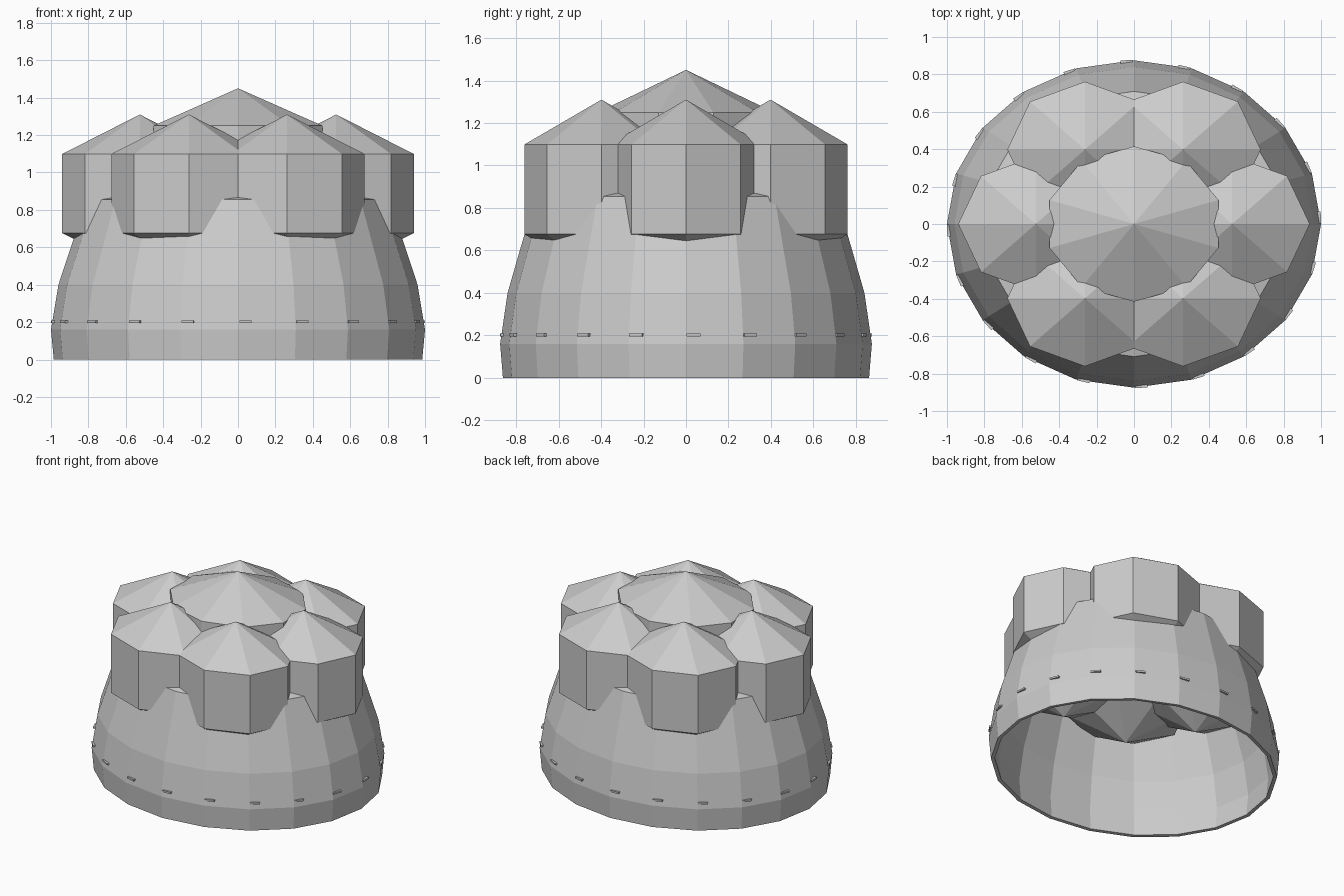
import bpy, bmesh, math
from mathutils import Matrix

if "Cube" in bpy.data.objects:
    bpy.data.objects.remove(bpy.data.objects["Cube"])

DEPTH = 0.875  # the whole hat is squashed front to back


def finish(bm, name):
    bmesh.ops.recalc_face_normals(bm, faces=bm.faces)
    mesh = bpy.data.meshes.new(name)
    bm.to_mesh(mesh)
    bm.free()
    obj = bpy.data.objects.new(name, mesh)
    bpy.context.collection.objects.link(obj)
    return obj


def puff(name, x, y, z, radius, height, sides):
    # faceted sphere: two rings and two poles
    bm = bmesh.new()
    bmesh.ops.create_uvsphere(bm, u_segments=sides, v_segments=3, radius=1)
    r = radius / math.sin(math.radians(60))
    bmesh.ops.transform(bm, verts=bm.verts, matrix=Matrix.Translation((x, y, z))
                        @ Matrix.Diagonal((r, r * DEPTH, height, 1)))
    return finish(bm, name)


# Hollow band and crown, open at the bottom
SIDES = 20
profile = [(0.985, 0), (1.0, 0.16), (0.96, 0.4), (0.81, 0.855), (0.5, 0.93)]
bm = bmesh.new()
rings = []
for r, z in profile:
    rings.append([bm.verts.new((r * math.cos(math.tau * i / SIDES),
                                r * DEPTH * math.sin(math.tau * i / SIDES), z))
                  for i in range(SIDES)])
for low, high in zip(rings, rings[1:]):
    for i in range(SIDES):
        j = (i + 1) % SIDES
        bm.faces.new((low[i], low[j], high[j], high[i]))
bm.faces.new(rings[-1])
body = finish(bm, "hat_body")
wall = body.modifiers.new("wall", 'SOLIDIFY')
wall.thickness = 0.025
wall.offset = -1

# Ring of six puffs around a larger central one
for k in range(6):
    a = math.radians(60 * k)
    puff(f"outer_puff_{k + 1}", 0.525 * math.cos(a), 0.525 * DEPTH * math.sin(a),
         0.8875, 0.415, 0.4225, 8)
puff("centre_puff", 0, 0, 1.05, 0.475, 0.4, 10)

# Stitches around the band
bm = bmesh.new()
for k in range(20):
    a = math.radians(2.3 + 18 * k)
    turn = math.atan2(DEPTH * math.cos(a), -math.sin(a))
    bmesh.ops.create_cube(bm, size=1, matrix=Matrix.Translation(
        (0.99 * math.cos(a), 0.99 * DEPTH * math.sin(a), 0.202))
        @ Matrix.Rotation(turn, 4, 'Z') @ Matrix.Diagonal((0.065, 0.02, 0.012, 1)))
finish(bm, "band_stitches")
